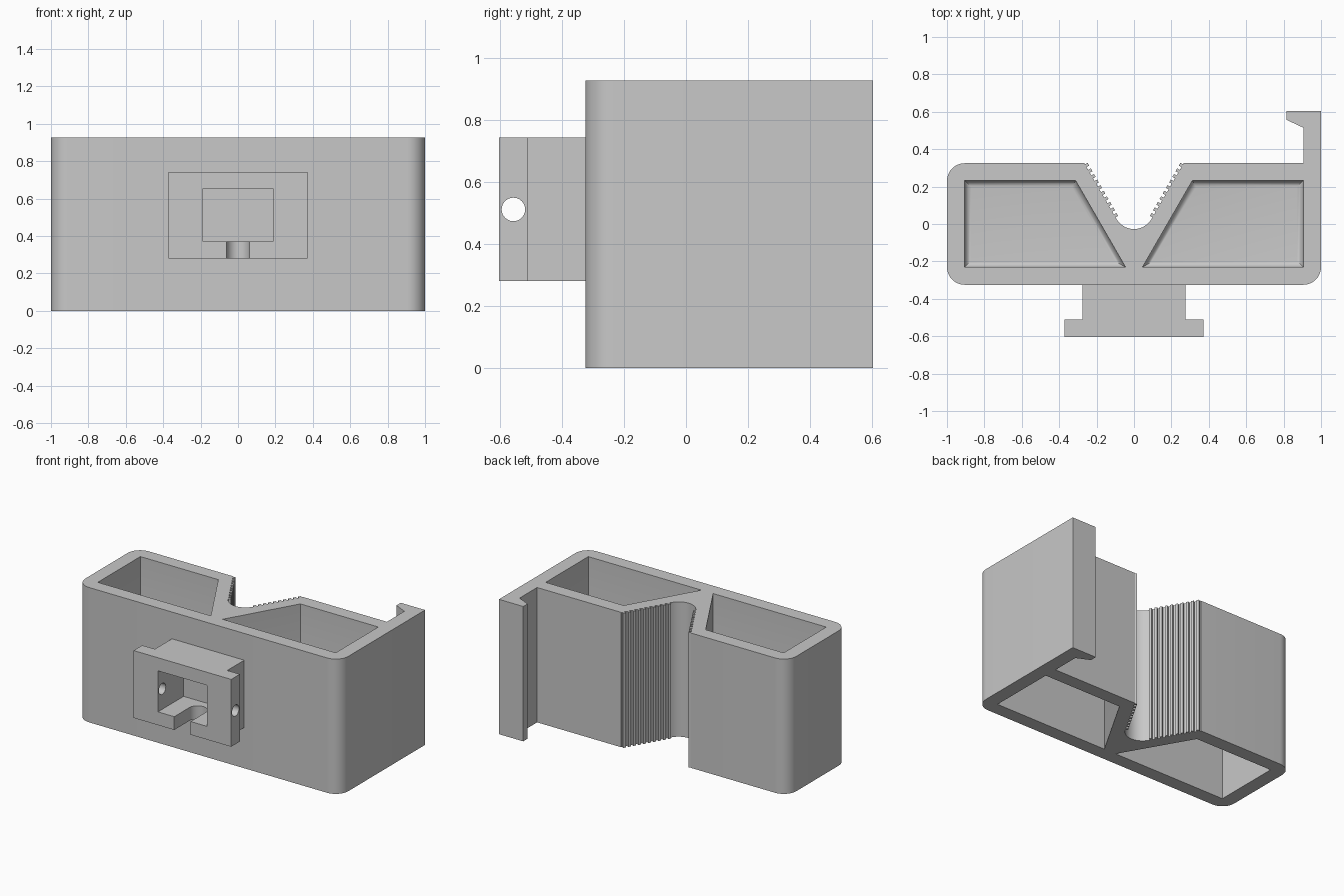
import bpy
import bmesh
from math import cos, sin, radians
from mathutils import Vector

cube = bpy.data.objects.get("Cube")
if cube:
    bpy.data.objects.remove(cube, do_unlink=True)

HEIGHT = 0.927
FRONT, BACK = -0.325, 0.325

grey = bpy.data.materials.new("plain_grey")
grey.use_nodes = True
grey.diffuse_color = (0.58, 0.58, 0.58, 1)
grey.node_tree.nodes["Principled BSDF"].inputs["Base Color"].default_value = (0.58, 0.58, 0.58, 1)


def prism(name, outline, z0, z1, round_z=None):
    """Extrude a plan outline; optionally round the edges of the cap at round_z."""
    bm = bmesh.new()
    face = bm.faces.new([bm.verts.new((p[0], p[1], z0)) for p in outline])
    top = bmesh.ops.extrude_face_region(bm, geom=[face])["geom"]
    verts = [g for g in top if isinstance(g, bmesh.types.BMVert)]
    bmesh.ops.translate(bm, verts=verts, vec=(0, 0, z1 - z0))
    bmesh.ops.recalc_face_normals(bm, faces=bm.faces)
    if round_z is not None:
        rim = [e for e in bm.edges if all(abs(v.co.z - round_z) < 1e-4 for v in e.verts)]
        bmesh.ops.bevel(bm, geom=rim, offset=0.035, offset_type="OFFSET",
                        segments=6, profile=0.5, affect="EDGES")
    mesh = bpy.data.meshes.new(name)
    bm.to_mesh(mesh)
    bm.free()
    mesh.materials.append(grey)
    obj = bpy.data.objects.new(name, mesh)
    bpy.context.collection.objects.link(obj)
    return obj


def arc(cx, cy, r, start, end, steps=10):
    angles = [radians(start + (end - start) * i / steps) for i in range(steps + 1)]
    return [(cx + r * cos(a), cy + r * sin(a)) for a in angles]


def mirrored(points):
    return [(-x, y) for x, y in reversed(points)]


def rect(x0, x1, y0, y1):
    return [(x0, y0), (x1, y0), (x1, y1), (x0, y1)]


def cut(obj, cutters):
    """Subtract the cutters, bake the result and remove the helpers."""
    for c in cutters:
        c.hide_render = True
        mod = obj.modifiers.new("cut", "BOOLEAN")
        mod.operation = "DIFFERENCE"
        mod.solver = "EXACT"
        mod.object = c
    bpy.context.view_layer.update()
    graph = bpy.context.evaluated_depsgraph_get()
    mesh = bpy.data.meshes.new_from_object(obj.evaluated_get(graph))
    obj.modifiers.clear()
    obj.data = mesh
    for c in cutters:
        bpy.data.objects.remove(c, do_unlink=True)


# Right half of the toothed V groove, from the top edge down to the round bottom
R = 0.108
bottom_arc = arc(0, R - 0.027, R, 330, 210, 16)
foot = Vector(bottom_arc[0])
along = Vector((0.5, cos(radians(30))))
inward = Vector((-along.y, along.x))
length = (BACK - foot.y) / along.y
TEETH = 10
pitch = length / TEETH
flank = [(foot.x + along.x * length, BACK)]
for i in reversed(range(TEETH)):
    base = foot + along * pitch * (i + 0.3)
    tip = base + along * pitch * 0.5
    flank += [tuple(p) for p in (tip, tip + inward * 0.016, base + inward * 0.016, base)]

# Body outline with rounded corners and the hook arm at the back left
r = 0.095
hook = [(1, 0.604), (0.815, 0.604), (0.815, 0.557), (0.905, 0.515), (0.905, BACK)]
outline = (arc(-1 + r, BACK - r, r, 90, 180) + arc(-1 + r, FRONT + r, r, 180, 270)
           + arc(1 - r, FRONT + r, r, 270, 360) + hook
           + flank + bottom_arc + mirrored(flank))
body = prism("body", outline, 0, HEIGHT)

# Pockets from above and below, with filleted floors on a web at mid height
pocket = [(-0.905, -0.231), (-0.045, -0.231), (-0.312, 0.232), (-0.905, 0.232)]
cutters = []
for shape in (pocket, mirrored(pocket)):
    cutters.append(prism("pocket_cutter", shape, 0.51, HEIGHT + 0.1, 0.51))
    cutters.append(prism("pocket_cutter", shape, -0.1, 0.42, 0.42))
cut(body, cutters)

# T-shaped mount on the front
half = [(0.275, FRONT + 0.02), (0.275, -0.51), (0.371, -0.51), (0.371, -0.604)]
mount = prism("front_mount", half + mirrored(half), 0.28, 0.743)
window = prism("window_cutter", rect(-0.186, 0.186, -0.7, -0.2), 0.371, 0.653)
slot = prism("slot_cutter", [(-0.062, -0.7), (0.062, -0.7)] + arc(0, -0.44, 0.062, 0, 180, 16),
             0.2, 0.45)
# Cross hole through both cheeks
pin = prism("pin_cutter", arc(0, 0, 0.038, 0, 345, 23), -0.5, 0.5)
pin.rotation_euler = (0, radians(90), 0)
pin.location = (0, -0.557, 0.511)
cut(mount, [window, slot, pin])

for obj in (body, mount):
    bpy.ops.object.select_all(action="DESELECT")
    obj.select_set(True)
    bpy.context.view_layer.objects.active = obj
    bpy.ops.object.shade_smooth_by_angle(angle=radians(25))
